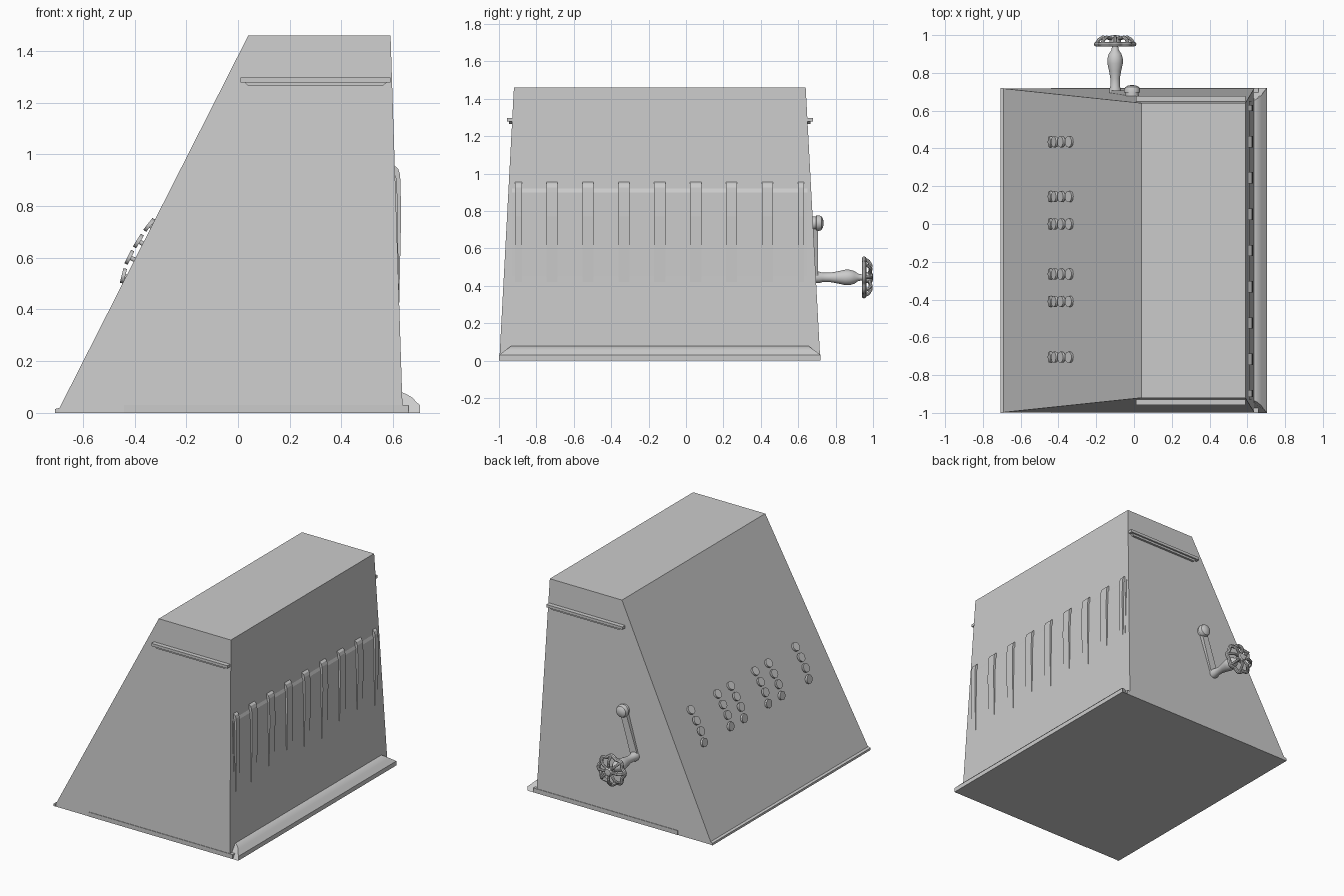
import bpy, bmesh
from math import sin, cos, pi, radians
from mathutils import Vector, Matrix

if "Cube" in bpy.data.objects:
    bpy.data.objects.remove(bpy.data.objects["Cube"])


def finish(name, bm, smooth=False):
    bmesh.ops.recalc_face_normals(bm, faces=bm.faces)
    me = bpy.data.meshes.new(name)
    bm.to_mesh(me)
    bm.free()
    ob = bpy.data.objects.new(name, me)
    bpy.context.collection.objects.link(ob)
    if smooth:
        bpy.ops.object.select_all(action='DESELECT')
        ob.select_set(True)
        bpy.context.view_layer.objects.active = ob
        bpy.ops.object.shade_smooth_by_angle(angle=radians(35))
    return ob


def loft(name, a, b, smooth=False):
    """Closed solid between two matching outlines."""
    bm = bmesh.new()
    va = [bm.verts.new(p) for p in a]
    vb = [bm.verts.new(p) for p in b]
    n = len(a)
    bm.faces.new(va)
    bm.faces.new(vb[::-1])
    for i in range(n):
        j = (i + 1) % n
        bm.faces.new((va[i], va[j], vb[j], vb[i]))
    return finish(name, bm, smooth)


def prism_y(name, xz, y0, y1, smooth=False):
    return loft(name, [(x, y0, z) for x, z in xz], [(x, y1, z) for x, z in xz], smooth)


def lathe_y(name, profile, cx, cz, n=24):
    """Revolve (radius, y) points about an axis along y."""
    bm = bmesh.new()
    vs = [bm.verts.new((cx + r, y, cz)) for r, y in profile]
    es = [bm.edges.new(p) for p in zip(vs, vs[1:])]
    bmesh.ops.spin(bm, geom=vs + es, cent=(cx, 0, cz), axis=(0, 1, 0), angle=2 * pi, steps=n)
    bmesh.ops.remove_doubles(bm, verts=bm.verts, dist=1e-5)
    return finish(name, bm, True)


def tube(name, pts, radius, cyclic=False):
    cu = bpy.data.curves.new(name, 'CURVE')
    cu.dimensions = '3D'
    cu.bevel_depth = radius
    cu.bevel_resolution = 2
    cu.use_fill_caps = True
    sp = cu.splines.new('POLY')
    sp.points.add(len(pts) - 1)
    for q, p in zip(sp.points, pts):
        q.co = (*p, 1)
    sp.use_cyclic_u = cyclic
    ob = bpy.data.objects.new(name, cu)
    bpy.context.collection.objects.link(ob)
    bpy.ops.object.select_all(action='DESELECT')
    ob.select_set(True)
    bpy.context.view_layer.objects.active = ob
    bpy.ops.object.convert(target='MESH')
    bpy.ops.object.shade_smooth_by_angle(angle=radians(40))


H, MID = 1.46, -0.14


def back_x(z):
    return 0.637 - 0.047 * z / H


def side_y(z):
    return 0.858 - 0.078 * z / H


# tapered cabinet
def ring(x0, x1, z):
    s = side_y(z)
    return [(x0, MID - s, z), (x1, MID - s, z), (x1, MID + s, z), (x0, MID + s, z)]


loft("cabinet", ring(-0.70, 0.637, 0), ring(0.04, 0.59, H))

# base trims: thin front and side strips, rounded back skirt with tapered ends
prism_y("front_trim", [(-0.707, 0), (-0.69, 0), (-0.69, 0.02), (-0.707, 0.015)], -1, 0.72)
for s, side in ((-1, "left"), (1, "right")):
    y = MID + s * 0.86
    prism_y(side + "_trim", [(-0.44, 0), (0.66, 0), (0.66, 0.03), (-0.44, 0.03)], y, y - s * 0.03)
skirt = [(0.62, 0), (0.703, 0), (0.703, 0.03), (0.69, 0.042), (0.675, 0.058),
         (0.655, 0.071), (0.637, 0.078), (0.62, 0.078)]


def skirt_end(s):
    return [(x, MID + s * (0.86 - max(0, z - 0.03) * 1.35), z) for x, z in skirt]


loft("back_skirt", skirt_end(-1), skirt_end(1), True)

# pressed band and vertical ribs on the back
prism_y("back_band", [(0.58, 0.92), (back_x(0.92), 0.92), (0.615, 0.90), (back_x(0.45), 0.45),
                      (0.58, 0.45)], -0.93, 0.65)
rib = [(0.58, 0.955), (back_x(0.955), 0.955), (0.619, 0.945), (0.626, 0.925), (0.628, 0.90),
       (0.631, 0.77), (back_x(0.42), 0.42), (0.58, 0.42)]
for i in range(9):
    y = MID + (i - 4) * 0.192
    prism_y("back_rib", rib, max(y - 0.03, -0.915), min(y + 0.03, 0.63))

# ledges near the top of both sides
for s in (-1, 1):
    y = MID + s * (side_y(1.28) - 0.01)
    prism_y("ledge", [(0.01, 1.278), (0.59, 1.278), (0.59, 1.297), (0.01, 1.297)],
            y, MID + s * 0.818)
    prism_y("ledge_lip", [(0.04, 1.264), (0.56, 1.264), (0.575, 1.278), (0.025, 1.278)],
            y, MID + s * 0.806)

# columns of tilted round keys on the sloped face
for y in (0.435, 0.145, 0, -0.265, -0.41, -0.705):
    for x, z, tilt in ((-0.443, 0.53, 76), (-0.42, 0.602, 64), (-0.385, 0.665, 58), (-0.343, 0.727, 52)):
        t = radians(tilt)
        normal = Vector((-sin(t), 0, cos(t)))
        rot = normal.to_track_quat('Z', 'Y').to_matrix().to_4x4()
        bm = bmesh.new()
        for r, depth, off in ((0.029, 0.014, 0), (0.009, 0.06, -0.03)):
            bmesh.ops.create_cone(bm, cap_ends=True, segments=20, radius1=r, radius2=r, depth=depth,
                                  matrix=Matrix.Translation(Vector((x, y, z)) + normal * off) @ rot)
        finish("key", bm, True)

# crank: pivot boss, arm, turned grip
PX, PZ, GX, GZ = -0.01, 0.735, -0.10, 0.445
lathe_y("crank_boss", [(0, 0.66), (0.035, 0.66), (0.035, 0.695), (0.042, 0.697), (0.042, 0.71),
                       (0.037, 0.724), (0.022, 0.733), (0, 0.736)], PX, PZ)
d = Vector((GX - PX, GZ - PZ)).normalized()
p = Vector((-d.y, d.x))
P, G = Vector((PX, PZ)), Vector((GX, GZ))
prism_y("crank_arm", [P + p * 0.022, P - p * 0.022, G - p * 0.027, G + d * 0.022 - p * 0.015,
                      G + d * 0.022 + p * 0.015, G + p * 0.027], 0.67, 0.706)
lathe_y("crank_grip", [(0, 0.68), (0.031, 0.68), (0.031, 0.712), (0.025, 0.73), (0.025, 0.77),
                       (0.032, 0.81), (0.041, 0.85), (0.041, 0.875), (0.034, 0.90), (0.02, 0.92),
                       (0.016, 0.94), (0.016, 0.985), (0, 0.985)], GX, GZ)

# valve-style hand wheel: scalloped rim, arched spokes, hub
rim = []
for i in range(64):
    a = 2 * pi * i / 64
    r = 0.094 + 0.007 * cos(8 * a)
    rim.append((GX + r * cos(a), 0.952, GZ + r * sin(a)))
tube("wheel_rim", rim, 0.012, True)
for i in range(8):
    a = 2 * pi * i / 8
    tube("wheel_spoke", [(GX + r * cos(a), y, GZ + r * sin(a)) for r, y in
                         ((0.098, 0.955), (0.086, 0.976), (0.065, 0.989), (0.04, 0.985), (0.01, 0.978))], 0.009)
lathe_y("wheel_hub", [(0, 0.955), (0.026, 0.955), (0.03, 0.965), (0.03, 0.988), (0.022, 0.998),
                      (0, 1.0)], GX, GZ)
